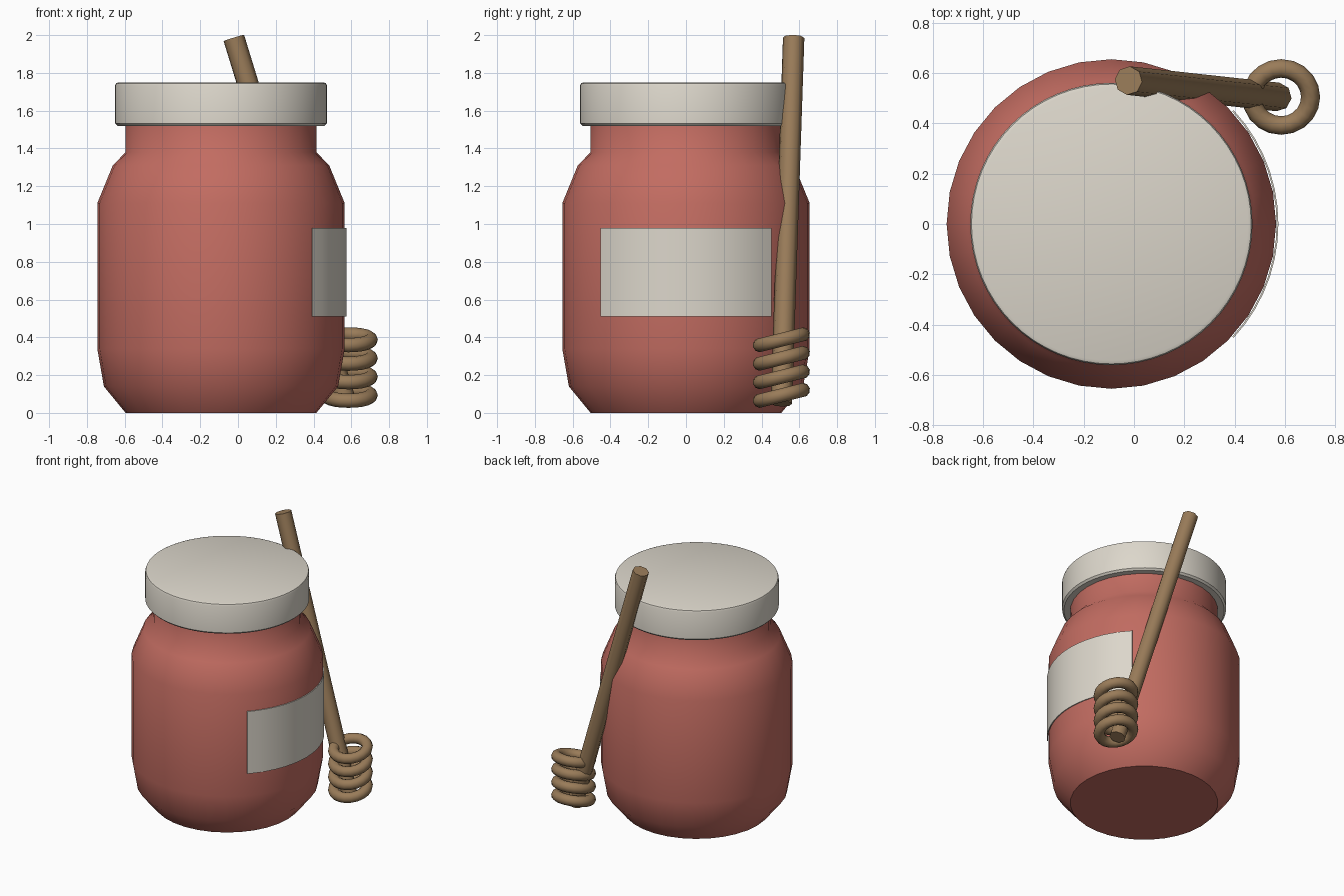
import bpy, bmesh, math
from mathutils import Vector, Matrix

cube = bpy.data.objects.get("Cube")
if cube:
    bpy.data.objects.remove(cube, do_unlink=True)

AXIS_X = -0.09  # centre line of the jar


def material(name, rgb):
    m = bpy.data.materials.new(name)
    m.use_nodes = True
    m.diffuse_color = (*rgb, 1)
    bsdf = m.node_tree.nodes["Principled BSDF"]
    bsdf.inputs["Base Color"].default_value = (*rgb, 1)
    bsdf.inputs["Roughness"].default_value = 0.7
    return m


red = material("warm red", (0.54, 0.15, 0.12))
cream = material("cream white", (0.72, 0.68, 0.60))
wood = material("brown wood", (0.32, 0.20, 0.10))


def finish(obj, name, mat, angle=50):
    obj.name = obj.data.name = name
    obj.data.materials.append(mat)
    bpy.ops.object.select_all(action="DESELECT")
    obj.select_set(True)
    bpy.context.view_layer.objects.active = obj
    bpy.ops.object.shade_smooth_by_angle(angle=math.radians(angle))
    return obj


def lathe(name, profile, mat, sides, angle=50):
    """Solid of revolution from (radius, height) pairs, capped at both ends."""
    bm = bmesh.new()
    rings = []
    for r, z in profile:
        rings.append([bm.verts.new((r * math.cos(math.tau * i / sides),
                                    r * math.sin(math.tau * i / sides), z))
                      for i in range(sides)])
    for low, high in zip(rings, rings[1:]):
        for i in range(sides):
            j = (i + 1) % sides
            bm.faces.new((low[i], low[j], high[j], high[i]))
    bm.faces.new(rings[0][::-1])
    bm.faces.new(rings[-1])
    mesh = bpy.data.meshes.new(name)
    bm.to_mesh(mesh)
    bm.free()
    obj = bpy.data.objects.new(name, mesh)
    obj.location.x = AXIS_X
    bpy.context.collection.objects.link(obj)
    return finish(obj, name, mat, angle)


# Jar body with shoulders and neck
lathe("jar_body", [(0.505, 0), (0.62, 0.14), (0.655, 0.34), (0.655, 1.11),
                   (0.573, 1.31), (0.505, 1.38), (0.505, 1.6)], red, 32)

# Lid with softened rims
lathe("jar_lid", [(0.548, 1.52), (0.561, 1.533), (0.561, 1.732),
                  (0.556, 1.745), (0.543, 1.75)], cream, 64, 35)

# Label: thin curved plate on the +x side
bm = bmesh.new()
steps, half = 14, math.radians(43)
columns = []
for i in range(steps + 1):
    a = -half + 2 * half * i / steps
    columns.append([bm.verts.new((r * math.cos(a), r * math.sin(a), z))
                    for r, z in ((0.664, 0.51), (0.664, 0.98), (0.657, 0.98), (0.657, 0.51))])
for a, b in zip(columns, columns[1:]):
    for k in range(4):
        n = (k + 1) % 4
        bm.faces.new((a[k], b[k], b[n], a[n]))
bm.faces.new(columns[0])
bm.faces.new(columns[-1][::-1])
bmesh.ops.recalc_face_normals(bm, faces=bm.faces)
mesh = bpy.data.meshes.new("label")
bm.to_mesh(mesh)
bm.free()
label = bpy.data.objects.new("label", mesh)
label.location.x = AXIS_X
bpy.context.collection.objects.link(label)
finish(label, "label", cream)

# Dipper stick leaning across the back of the jar
bottom, top = Vector((0.572, 0.505, 0.05)), Vector((-0.022, 0.57, 1.985))
lean = top - bottom
bpy.ops.mesh.primitive_cylinder_add(vertices=8, radius=0.057, depth=lean.length,
                                    location=(bottom + top) / 2)
stick = bpy.context.object
stick.rotation_euler = lean.to_track_quat("Z", "Y").to_euler()
finish(stick, "dipper_stick", wood)

# Tilted rings of the dipper head
for i in range(4):
    bpy.ops.mesh.primitive_torus_add(major_segments=20, minor_segments=10,
                                     major_radius=0.117, minor_radius=0.038,
                                     location=(0.585, 0.505, 0.093 + 0.098 * i),
                                     rotation=(math.radians(14), 0, 0))
    finish(bpy.context.object, f"dipper_ring_{i + 1}", wood)
